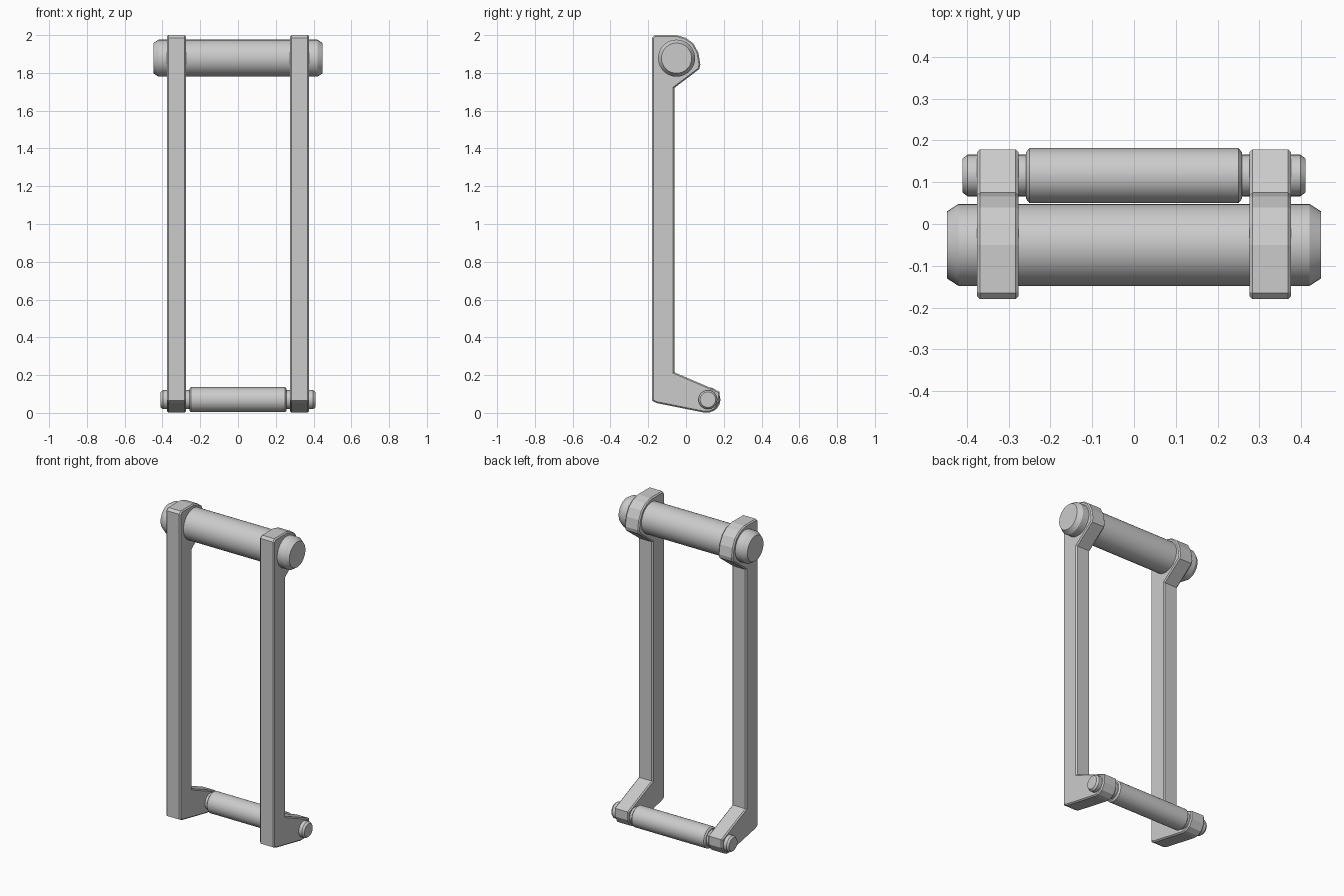
import bpy
import bmesh
from math import cos, sin, pi, radians

cube = bpy.data.objects.get("Cube")
if cube:
    bpy.data.objects.remove(cube, do_unlink=True)

metal = bpy.data.materials.new("grey_metal")
metal.use_nodes = True
GREY = (0.6, 0.6, 0.6, 1)
metal.diffuse_color = GREY
metal.node_tree.nodes["Principled BSDF"].inputs["Base Color"].default_value = GREY


def finish(name, bm, smooth):
    bmesh.ops.recalc_face_normals(bm, faces=bm.faces[:])
    mesh = bpy.data.meshes.new(name)
    bm.to_mesh(mesh)
    bm.free()
    mesh.materials.append(metal)
    obj = bpy.data.objects.new(name, mesh)
    bpy.context.collection.objects.link(obj)
    if smooth:
        bpy.ops.object.select_all(action="DESELECT")
        obj.select_set(True)
        bpy.context.view_layer.objects.active = obj
        bpy.ops.object.shade_smooth_by_angle(angle=radians(30))
    return obj


def lathe(name, y, z, half_profile, sides=32):
    """Turn a mirrored (x, radius) profile about an axis along x."""
    profile = [(-x, r) for x, r in reversed(half_profile)] + half_profile
    bm = bmesh.new()
    rings = [[bm.verts.new((x, y + r * cos(2 * pi * i / sides),
                            z + r * sin(2 * pi * i / sides)))
              for i in range(sides)] for x, r in profile]
    for a, b in zip(rings, rings[1:]):
        for i in range(sides):
            j = (i + 1) % sides
            bm.faces.new((a[i], a[j], b[j], b[i]))
    bm.faces.new(rings[0])
    bm.faces.new(rings[-1])
    return finish(name, bm, True)


# Side outline of an arm as (y, z): rounded top eye, straight bar, hooked foot
ARM = [(-0.18, 0.065), (-0.18, 1.985), (-0.165, 2.0), (-0.05, 2.0),
       (0.0, 1.985), (0.04, 1.955), (0.066, 1.905), (0.076, 1.845), (0.07, 1.82),
       (-0.062, 1.72), (-0.062, 0.215), (0.178, 0.112), (0.178, 0.06),
       (0.155, 0.018), (0.125, 0.002), (0.095, 0.002), (-0.155, 0.052)]


def arm(name, side):
    bm = bmesh.new()
    inner, outer = side * 0.276, side * 0.376
    face = bm.faces.new([bm.verts.new((inner, y, z)) for y, z in ARM])
    ext = bmesh.ops.extrude_face_region(bm, geom=[face])
    moved = [v for v in ext["geom"] if isinstance(v, bmesh.types.BMVert)]
    bmesh.ops.translate(bm, verts=moved, vec=(outer - inner, 0, 0))
    # Chamfer the rims of both flat sides
    rims = [e for e in bm.edges if abs(e.verts[0].co.x - e.verts[1].co.x) < 0.001]
    bmesh.ops.bevel(bm, geom=rims, offset=0.007, segments=1, affect="EDGES")
    return finish(name, bm, False)


arm("left_arm", 1)
arm("right_arm", -1)

# Thick upper crossbar with chamfered ends
lathe("upper_crossbar", -0.05, 1.878, [(0.42, 0.098), (0.448, 0.08)])

# Thin lower pin and the wider roller it carries
lathe("lower_pin", 0.116, 0.07, [(0.398, 0.05), (0.41, 0.041)])
lathe("lower_roller", 0.116, 0.07, [(0.25, 0.066), (0.258, 0.056)])
